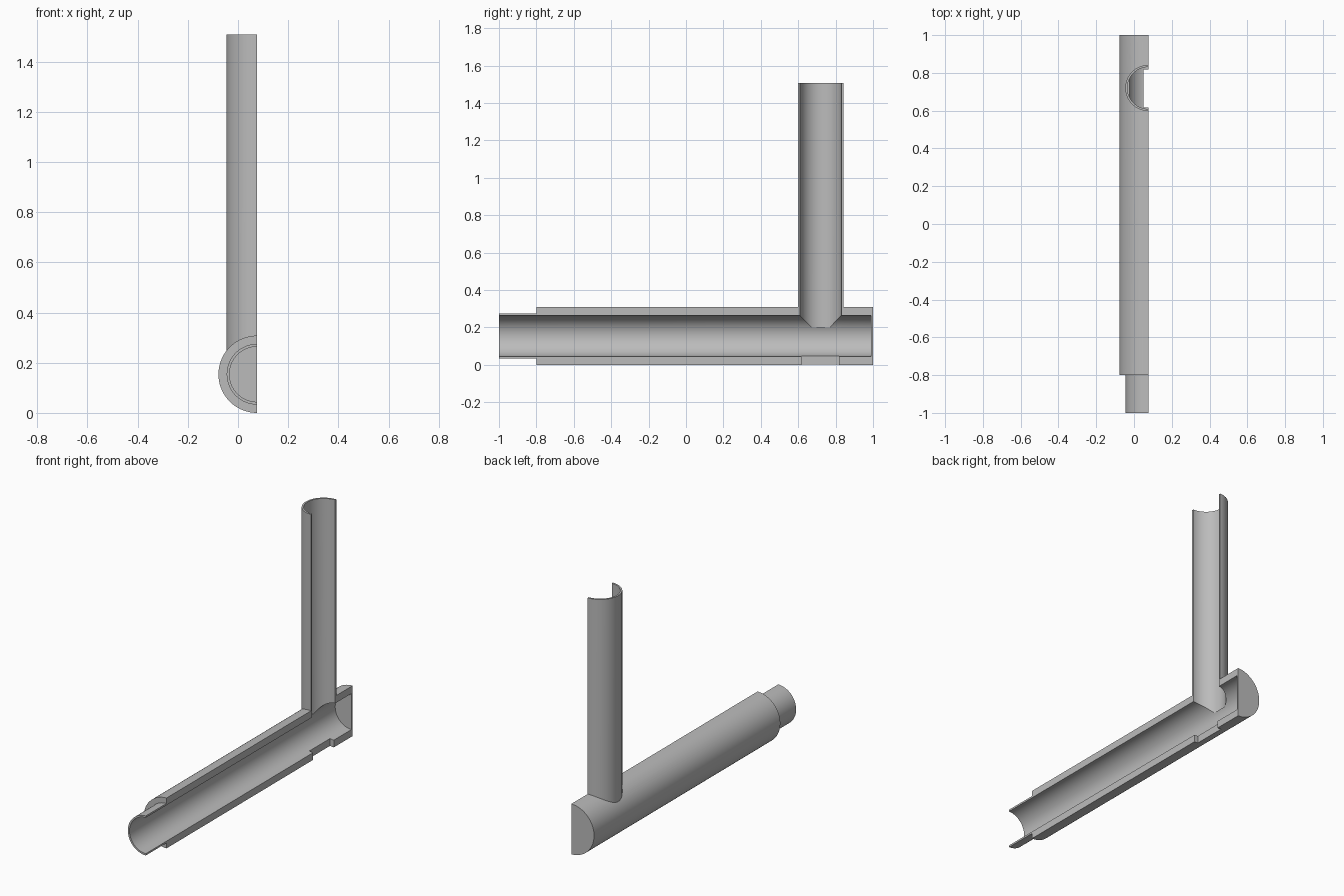
import bpy
from math import radians

cube = bpy.data.objects.get("Cube")
if cube:
    bpy.data.objects.remove(cube, do_unlink=True)

# Single grey material
grey = bpy.data.materials.new("plain grey")
grey.use_nodes = True
colour = (0.5, 0.5, 0.5, 1)
grey.diffuse_color = colour
grey.node_tree.nodes["Principled BSDF"].inputs["Base Color"].default_value = colour

CUT_X = 0.076      # plane where the pipes are sectioned
AXIS_Z = 0.154     # height of the main pipe axis
BRANCH_Y = 0.72    # position of the upright pipe
BORE = 0.11


def finish(name):
    obj = bpy.context.object
    obj.name = name
    obj.data.materials.append(grey)
    return obj


def lying_pipe(name, radius, y0, y1):
    bpy.ops.mesh.primitive_cylinder_add(
        vertices=96, radius=radius, depth=y1 - y0,
        location=(CUT_X, (y0 + y1) / 2, AXIS_Z), rotation=(radians(90), 0, 0))
    return finish(name)


def upright_pipe(name, radius, z0, z1):
    bpy.ops.mesh.primitive_cylinder_add(
        vertices=96, radius=radius, depth=z1 - z0,
        location=(CUT_X, BRANCH_Y, (z0 + z1) / 2))
    return finish(name)


def box(name, low, high):
    bpy.ops.mesh.primitive_cube_add(
        size=1, location=[(a + b) / 2 for a, b in zip(low, high)])
    obj = finish(name)
    obj.scale = [b - a for a, b in zip(low, high)]
    return obj


def combine(target, tool, operation):
    mod = target.modifiers.new(tool.name, 'BOOLEAN')
    mod.operation = operation
    mod.solver = 'EXACT'
    mod.object = tool
    bpy.context.view_layer.update()
    with bpy.context.temp_override(object=target, active_object=target):
        bpy.ops.object.modifier_apply(modifier=mod.name)
    bpy.data.objects.remove(tool, do_unlink=True)


# Solid outer shape: thick main body, narrow spigot and upright branch
pipe = lying_pipe("sectioned_tee_pipe", 0.154, -0.8, 1)
combine(pipe, lying_pipe("spigot", 0.121, -1, -0.7), 'UNION')
combine(pipe, upright_pipe("branch", 0.122, AXIS_Z, 1.508), 'UNION')

# Hollow bores; the main one stops at a thin end wall
combine(pipe, lying_pipe("main_bore", BORE, -1.1, 0.988), 'DIFFERENCE')
combine(pipe, upright_pipe("branch_bore", BORE + 0.001, 0.2, 1.6), 'DIFFERENCE')

# Section away one half, then notch the lower wall under the branch
combine(pipe, box("section_cut", (CUT_X, -2, -1), (1, 2, 2)), 'DIFFERENCE')
combine(pipe, box("floor_notch", (0.05, BRANCH_Y - 0.102, -0.1),
                  (0.2, BRANCH_Y + 0.098, 0.1)), 'DIFFERENCE')

# Smooth walls with crisp edges
bpy.ops.object.select_all(action='DESELECT')
pipe.select_set(True)
bpy.context.view_layer.objects.active = pipe
bpy.ops.object.shade_smooth_by_angle(angle=radians(30))
